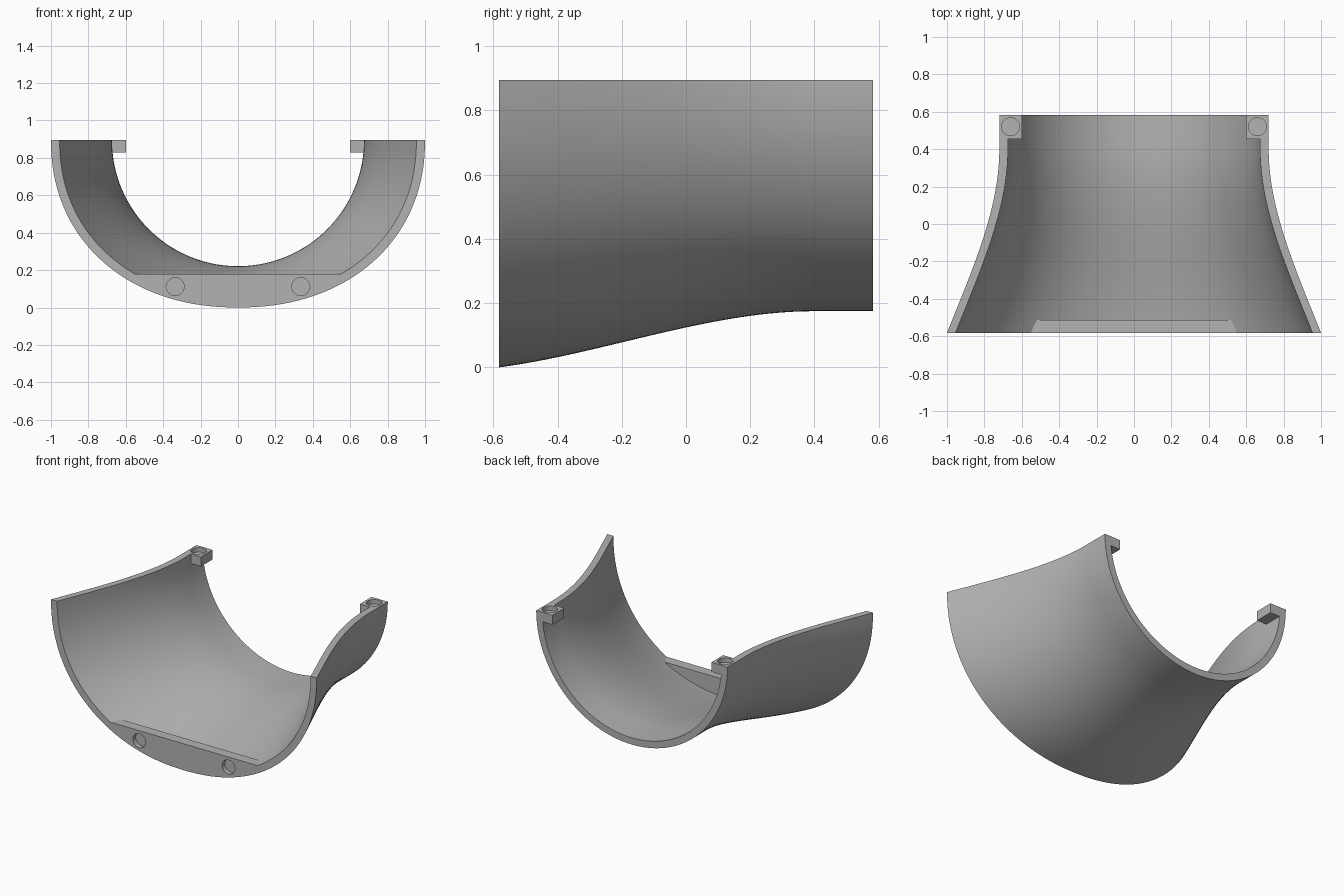
import bpy, bmesh, math
from mathutils import Matrix

cube = bpy.data.objects.get("Cube")
if cube:
    bpy.data.objects.remove(cube, do_unlink=True)

TOP, FRONT, BACK, WALL = 0.895, -0.582, 0.582, 0.046
NECK_Y, NECK_R = 0.40, 0.72
LIP_Z, LIP_BACK = 0.18, -0.512

grey = bpy.data.materials.new("plain_grey")
grey.use_nodes = True
grey.diffuse_color = (0.45, 0.45, 0.45, 1)
grey.node_tree.nodes["Principled BSDF"].inputs["Base Color"].default_value = grey.diffuse_color


def make_object(name, bm):
    bmesh.ops.recalc_face_normals(bm, faces=bm.faces)
    mesh = bpy.data.meshes.new(name)
    bm.to_mesh(mesh)
    bm.free()
    mesh.materials.append(grey)
    obj = bpy.data.objects.new(name, mesh)
    bpy.context.collection.objects.link(obj)
    return obj


def flare(t, start, slope):
    """Ease from the wide front radius to the straight neck."""
    return (NECK_R + (start - NECK_R) * (2 * t**3 - 3 * t**2 + 1)
            + slope * t * (1 - t)**2)


def arc(y, inset, count=72):
    """Lower half of the rounded cross-section at depth y."""
    t = min(1, (y - FRONT) / (NECK_Y - FRONT))
    a = flare(t, 1.0, -0.39) - inset
    b = flare(t, TOP, -0.13) - inset
    power = 2 / (2.15 - 0.15 * t)
    pts = []
    for i in range(count + 1):
        ang = math.pi * i / count
        c, s = math.cos(ang), abs(math.sin(ang))
        if i in (0, count):
            s = 0
        pts.append((math.copysign(abs(c)**power, c) * a, y, TOP - b * s**power))
    return pts


def loft(name, sections):
    """Skin closed sections and cap both ends."""
    bm = bmesh.new()
    rings = [[bm.verts.new(p) for p in sec] for sec in sections]
    n = len(rings[0])
    for r0, r1 in zip(rings, rings[1:]):
        for i in range(n):
            j = (i + 1) % n
            bm.faces.new((r0[i], r0[j], r1[j], r1[i]))
    half = n // 2
    for ring in (rings[0], rings[-1]):
        if name == "shell":
            for i in range(half - 1):
                bm.faces.new((ring[i], ring[i + 1], ring[n - 2 - i], ring[n - 1 - i]))
        else:
            bm.faces.new(ring)
    return make_object(name, bm)


def box(name, x0, x1, y0, y1, z0, z1):
    bm = bmesh.new()
    bmesh.ops.create_cube(bm, size=1)
    bmesh.ops.scale(bm, vec=(x1 - x0, y1 - y0, z1 - z0), verts=bm.verts)
    bmesh.ops.translate(bm, vec=((x0 + x1) / 2, (y0 + y1) / 2, (z0 + z1) / 2), verts=bm.verts)
    return make_object(name, bm)


def peg(name, centre, tilt):
    bm = bmesh.new()
    bmesh.ops.create_cone(bm, cap_ends=True, segments=32, radius1=0.048, radius2=0.048,
                          depth=0.06,
                          matrix=Matrix.Translation(centre) @ Matrix.Rotation(tilt, 4, 'X'))
    return make_object(name, bm)


def combine(target, tool, operation):
    mod = target.modifiers.new(operation, 'BOOLEAN')
    mod.operation, mod.solver, mod.object = operation, 'EXACT', tool
    bpy.context.view_layer.objects.active = target
    bpy.ops.object.modifier_apply(modifier=mod.name)
    bpy.data.objects.remove(tool, do_unlink=True)


# Flared half-pipe shell
rows = [FRONT + (NECK_Y - FRONT) * i / 28 for i in range(29)] + [BACK]
shell = loft("shell", [arc(y, 0) + arc(y, WALL)[::-1] for y in rows])


# Flat-topped front lip filling the floor of the shell
def lip_section(y):
    pts = [p for p in arc(y, WALL / 2, 2400) if p[2] < LIP_Z]
    picks = [pts[round(i * (len(pts) - 1) / 40)] for i in range(41)]
    ends = [(p[0], y, LIP_Z) for p in (picks[0], picks[-1])]
    return [ends[0]] + picks[1:-1] + [ends[1]]


combine(shell, loft("front_lip", [lip_section(FRONT), lip_section(LIP_BACK)]), 'UNION')

# Mounting tabs at the neck, then blind holes in tabs and lip
for side in (-1, 1):
    x0, x1 = sorted((side * 0.598, side * 0.70))
    combine(shell, box("mounting_tab", x0, x1, 0.455, BACK, 0.83, TOP), 'UNION')
for side in (-1, 1):
    combine(shell, peg("tab_hole", (side * 0.66, 0.52, TOP), 0), 'DIFFERENCE')
    combine(shell, peg("lip_hole", (side * 0.336, FRONT, 0.112), math.pi / 2), 'DIFFERENCE')

shell.name = "flared_half_shell"
bpy.ops.object.select_all(action='DESELECT')
shell.select_set(True)
bpy.context.view_layer.objects.active = shell
bpy.ops.object.shade_smooth_by_angle(angle=math.radians(30))
